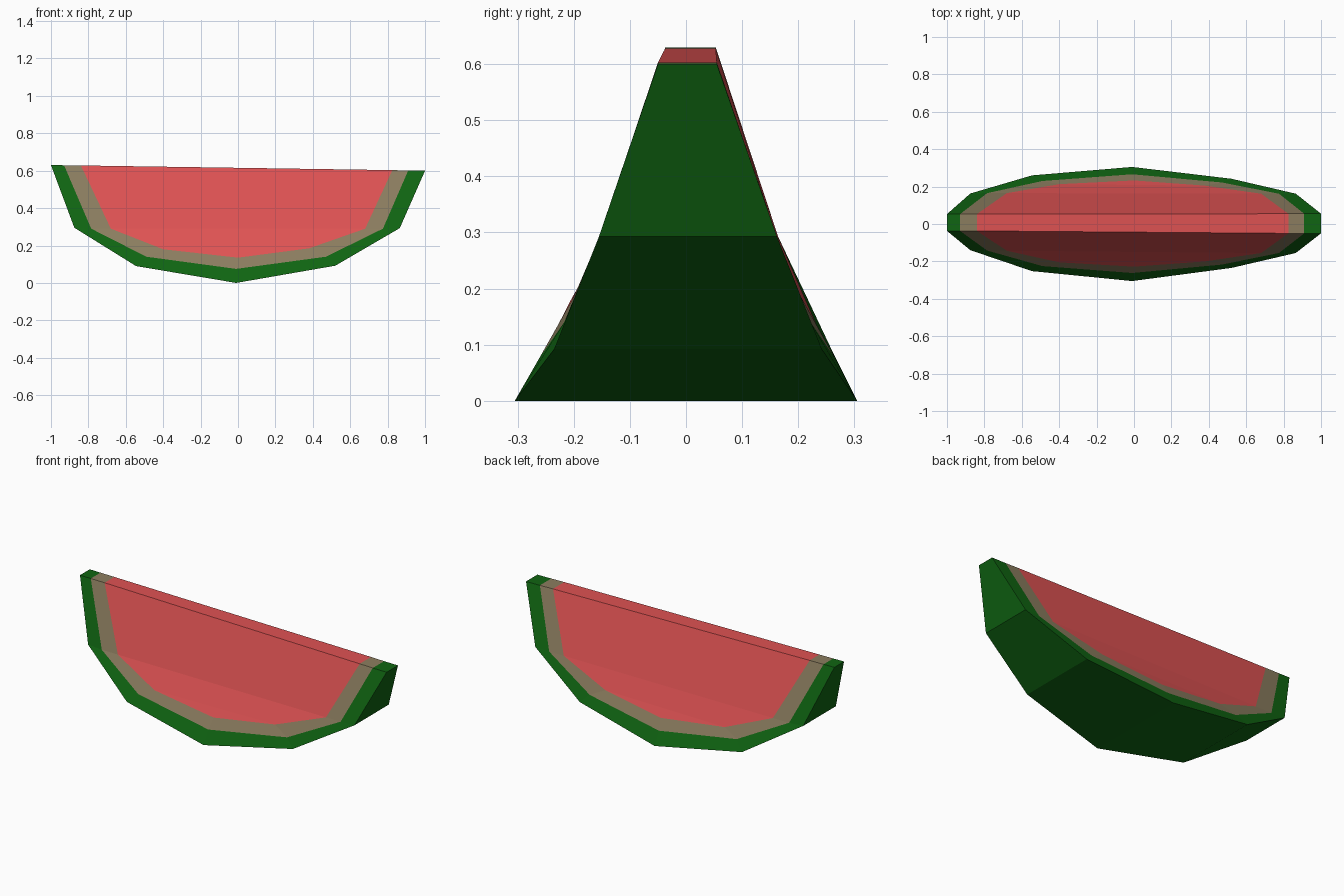
import bpy, bmesh

if "Cube" in bpy.data.objects:
    bpy.data.objects.remove(bpy.data.objects["Cube"])

# Outlines running left tip -> bottom -> right tip: (x, z, front y, back y)
RINGS = [
    # outer skin edge
    [(-1.0, .63, -.037, .053), (-.875, .295, -.14, .163), (-.545, .09, -.252, .26),
     (-.01, .0, -.305, .305), (.52, .092, -.235, .242), (.865, .293, -.155, .162),
     (1.0, .60, -.05, .055)],
    # skin / pale rind border
    [(-.93, .629, -.037, .053), (-.785, .29, -.142, .165), (-.49, .14, -.225, .23),
     (-.01, .075, -.262, .266), (.47, .14, -.217, .222), (.775, .29, -.155, .162),
     (.91, .601, -.05, .055)],
    # pale rind / flesh border
    [(-.84, .628, -.037, .053), (-.68, .29, -.143, .165), (-.40, .18, -.205, .213),
     (0, .135, -.228, .233), (.38, .185, -.20, .205), (.68, .29, -.155, .162),
     (.825, .603, -.05, .055)],
]


def material(name, rgb):
    m = bpy.data.materials.new(name)
    m.diffuse_color = (*rgb, 1)
    m.use_nodes = True
    m.node_tree.nodes["Principled BSDF"].inputs["Base Color"].default_value = m.diffuse_color
    return m


SKIN, RIND, FLESH = 0, 1, 2
mats = [material("green_skin", (.005, .13, .006)),
        material("pale_rind", (.26, .205, .115)),
        material("red_flesh", (.73, .085, .086))]

bm = bmesh.new()
# v[ring][side][i], side 0 = front, 1 = back
v = [[[bm.verts.new((p[0], p[2 + side], p[1])) for p in ring] for side in (0, 1)]
     for ring in RINGS]


def face(mat, *verts):
    bm.faces.new(verts).material_index = mat


# curved outside of the skin
for i in range(6):
    face(SKIN, v[0][0][i], v[0][0][i + 1], v[0][1][i + 1], v[0][1][i])

# cut sides: skin band, rind band, then flesh in horizontal strips
for s in (0, 1):
    for r in (SKIN, RIND):
        a, b = v[r][s], v[r + 1][s]
        for i in range(6):
            face(r, a[i], a[i + 1], b[i + 1], b[i])
    f = v[2][s]
    face(FLESH, f[0], f[1], f[5], f[6])
    face(FLESH, f[1], f[2], f[4], f[5])
    face(FLESH, f[2], f[3], f[4])

# narrow top edge, coloured in the same bands
for r in (SKIN, RIND):
    for i in (0, 6):
        face(r, v[r][0][i], v[r + 1][0][i], v[r + 1][1][i], v[r][1][i])
face(FLESH, v[2][0][0], v[2][0][6], v[2][1][6], v[2][1][0])

bmesh.ops.recalc_face_normals(bm, faces=bm.faces[:])
me = bpy.data.meshes.new("melon_slice")
bm.to_mesh(me)
bm.free()
for m in mats:
    me.materials.append(m)
bpy.context.collection.objects.link(bpy.data.objects.new("melon_slice", me))
